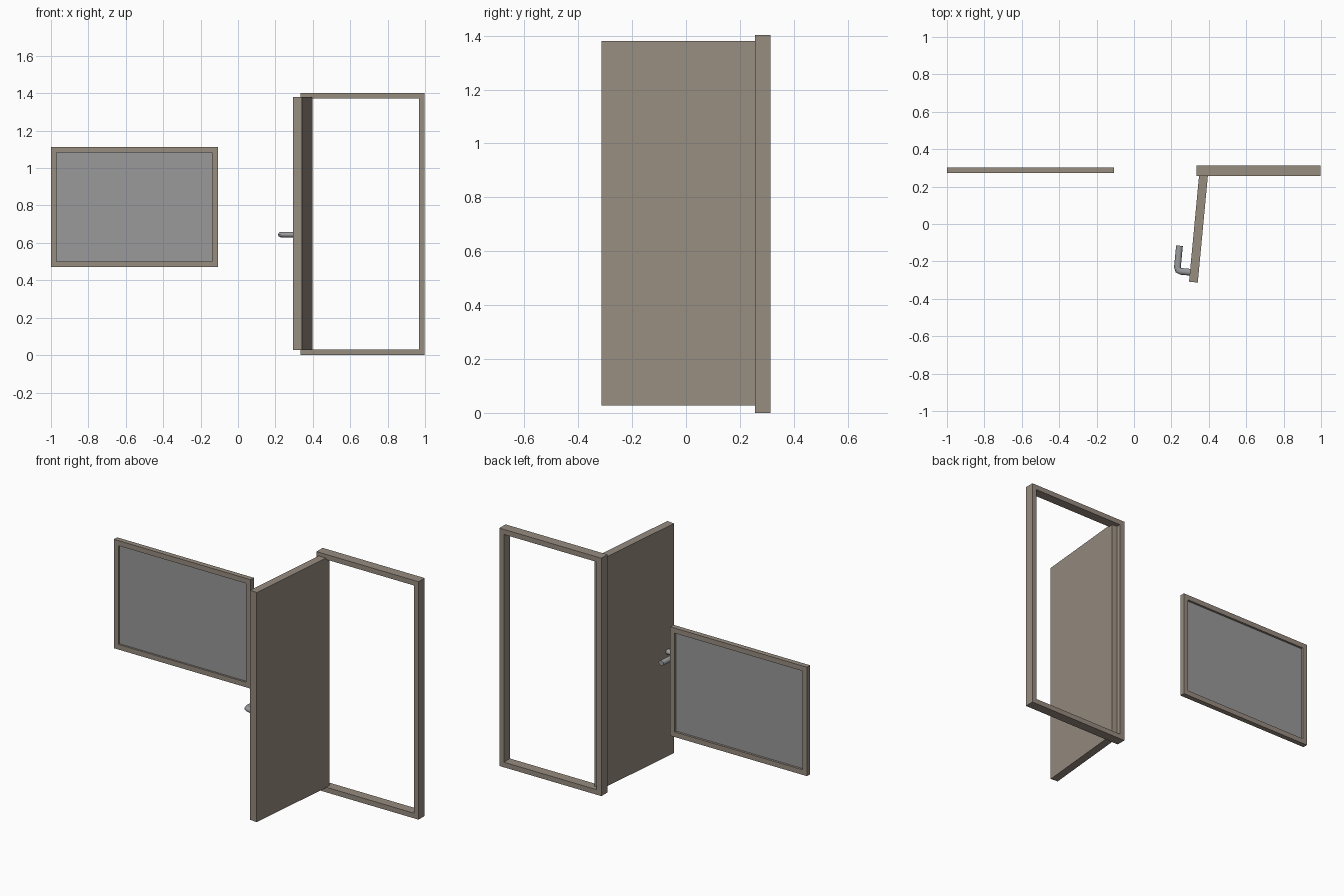
import bpy, bmesh, math
from mathutils import Matrix, Vector

if "Cube" in bpy.data.objects:
    bpy.data.objects.remove(bpy.data.objects["Cube"])


def material(name, rgb):
    m = bpy.data.materials.new(name)
    m.diffuse_color = (*rgb, 1)
    m.use_nodes = True
    m.node_tree.nodes["Principled BSDF"].inputs["Base Color"].default_value = m.diffuse_color
    return m


wood = material("taupe wood", (0.31, 0.262, 0.216))
glass = material("grey glass", (0.32, 0.32, 0.32))
metal = material("grey metal", (0.32, 0.33, 0.345))


def finish(name, bm, mat, matrix=Matrix()):
    bmesh.ops.recalc_face_normals(bm, faces=bm.faces)
    me = bpy.data.meshes.new(name)
    bm.to_mesh(me)
    bm.free()
    me.materials.append(mat)
    ob = bpy.data.objects.new(name, me)
    ob.matrix_world = matrix
    bpy.context.collection.objects.link(ob)
    return ob


def box(name, lo, hi, mat, matrix=Matrix()):
    bm = bmesh.new()
    lo, hi = Vector(lo), Vector(hi)
    bmesh.ops.create_cube(bm, size=1, matrix=Matrix.Translation((lo + hi) / 2)
                          @ Matrix.Diagonal((*(hi - lo), 1)))
    return finish(name, bm, mat, matrix)


def frame(name, x, y, z, w, mat):
    """Rectangular frame: front and back rings joined into a closed loop."""
    bm = bmesh.new()
    loops = []
    for d, yy in ((0, y[0]), (0, y[1]), (w, y[1]), (w, y[0])):
        loops.append([bm.verts.new((px, yy, pz)) for px, pz in
                      ((x[0] + d, z[0] + d), (x[1] - d, z[0] + d),
                       (x[1] - d, z[1] - d), (x[0] + d, z[1] - d))])
    for k in range(4):
        a, b = loops[k], loops[(k + 1) % 4]
        for i in range(4):
            j = (i + 1) % 4
            bm.faces.new((a[i], a[j], b[j], b[i]))
    return finish(name, bm, mat)


# window
frame("window_frame", (-1, -0.108), (0.272, 0.302), (0.47, 1.112), 0.03, wood)
box("window_pane", (-0.972, 0.283, 0.498), (-0.136, 0.289, 1.084), glass)

# door frame
frame("door_frame", (0.333, 0.998), (0.256, 0.313), (0, 1.402), 0.03, wood)

# open door leaf, local y runs from its free edge to the hinge
leaf = Matrix.Translation((0.341, -0.313, 0)) @ Matrix.Rotation(math.radians(-5.4), 4, 'Z')
box("door_leaf", (-0.047, 0, 0.027), (0, 0.6, 1.38), wood, leaf)

# lever handle: oval section swept along a bent path
path = [Vector((x, y, 0.644)) for x, y in
        ((-0.04, 0.051), (-0.096, 0.051), (-0.11, 0.056), (-0.116, 0.07), (-0.116, 0.187))]
SIDES = 12
bm = bmesh.new()
rings = []
for i, p in enumerate(path):
    t = (path[min(i + 1, len(path) - 1)] - path[max(i - 1, 0)]).normalized()
    side = t.cross(Vector((0, 0, 1)))
    rings.append([bm.verts.new(p + side * 0.018 * math.cos(a) + Vector((0, 0, 0.015 * math.sin(a))))
                  for a in (2 * math.pi * k / SIDES for k in range(SIDES))])
for a, b in zip(rings, rings[1:]):
    for k in range(SIDES):
        j = (k + 1) % SIDES
        bm.faces.new((a[k], a[j], b[j], b[k]))
bm.faces.new(rings[0])
bm.faces.new(rings[-1])
handle = finish("door_handle", bm, metal, leaf)
bpy.context.view_layer.objects.active = handle
handle.select_set(True)
bpy.ops.object.shade_smooth_by_angle(angle=math.radians(40))
